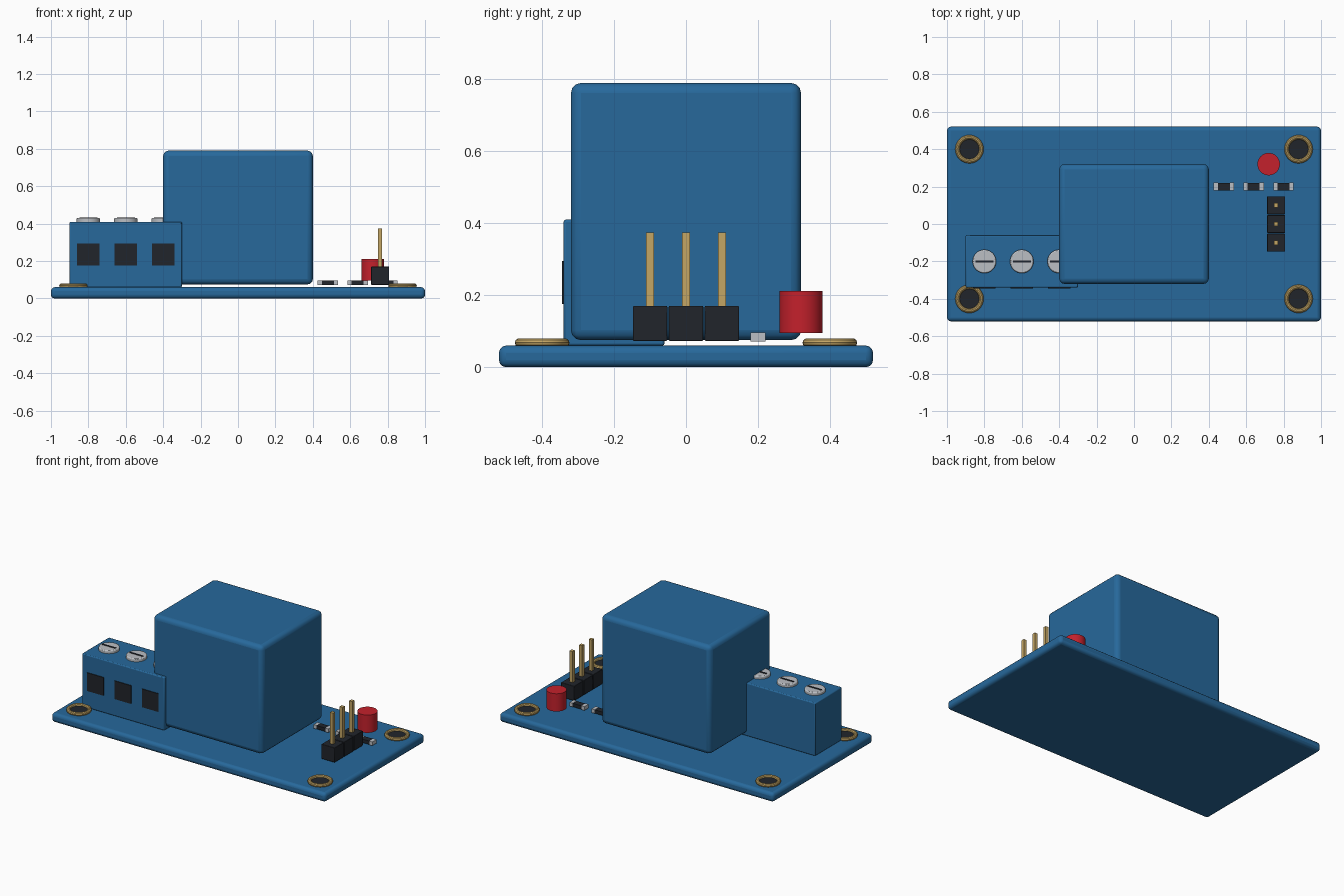
import bpy, math

if "Cube" in bpy.data.objects:
    bpy.data.objects.remove(bpy.data.objects["Cube"])

def material(name, r, g, b):
    m = bpy.data.materials.new(name)
    m.diffuse_color = (r, g, b, 1)
    m.use_nodes = True
    m.node_tree.nodes["Principled BSDF"].inputs["Base Color"].default_value = m.diffuse_color
    return m

BLUE = material("blue", 0.02, 0.14, 0.33)
DARK = material("dark", 0.015, 0.018, 0.024)
GOLD = material("gold", 0.55, 0.38, 0.13)
STEEL = material("steel", 0.5, 0.52, 0.55)
RED = material("red", 0.55, 0.015, 0.025)

def finish(ob, name, mat, bevel=0, segments=2):
    ob.name = name
    ob.data.materials.append(mat)
    if bevel:
        mod = ob.modifiers.new("bevel", 'BEVEL')
        mod.width = bevel
        mod.segments = segments
    bpy.ops.object.shade_smooth_by_angle(angle=math.radians(35))
    return ob

def box(name, x, y, z, mat, bevel=0, segments=2):
    """Box from (min, max) ranges along each axis."""
    bpy.ops.mesh.primitive_cube_add(size=1)
    ob = bpy.context.object
    ob.location = [(a + b) / 2 for a, b in (x, y, z)]
    ob.scale = [b - a for a, b in (x, y, z)]
    bpy.ops.object.transform_apply(location=False, rotation=False, scale=True)
    return finish(ob, name, mat, bevel, segments)

def around(c, half):
    return (c - half, c + half)

def cylinder(name, x, y, r, z0, z1, mat, bevel=0):
    bpy.ops.mesh.primitive_cylinder_add(vertices=32, radius=r, depth=z1 - z0,
                                        location=(x, y, (z0 + z1) / 2))
    return finish(bpy.context.object, name, mat, bevel)

# Circuit board and relay housing
box("circuit_board", (-1, 1), (-0.52, 0.52), (0, 0.06), BLUE, 0.02, 3)
box("relay_housing", (-0.4, 0.4), (-0.32, 0.32), (0.075, 0.79), BLUE, 0.028, 3)

# Plated mounting holes in the four corners
for sx in (-1, 1):
    for sy in (-1, 1):
        x, y = 0.88 * sx, 0.4 * sy
        bpy.ops.mesh.primitive_torus_add(major_radius=0.064, minor_radius=0.012,
                                         major_segments=32, minor_segments=10,
                                         location=(x, y, 0.068))
        finish(bpy.context.object, "mounting_ring", GOLD)
        cylinder("mounting_hole", x, y, 0.056, 0.03, 0.067, DARK)

# Screw terminal block with wire openings and slotted screws
box("terminal_block", (-0.9, -0.3), (-0.34, -0.06), (0.06, 0.41), BLUE, 0.006)
for x in (-0.8, -0.6, -0.4):
    box("wire_opening", around(x, 0.06), (-0.345, -0.32), (0.175, 0.295), DARK)
    cylinder("terminal_screw", x, -0.2, 0.063, 0.40, 0.43, STEEL, 0.006)
    box("screw_slot", around(x, 0.048), around(-0.2, 0.006), (0.42, 0.433), DARK)

# Three-pin header
for y in (-0.1, 0, 0.1):
    box("header_body", around(0.76, 0.048), around(y, 0.048), (0.073, 0.17), DARK, 0.003)
    box("header_pin", around(0.76, 0.011), around(y, 0.011), (0.08, 0.375), GOLD)

# Indicator light
cylinder("indicator_light", 0.72, 0.32, 0.06, 0.095, 0.212, RED)

# Surface-mount resistors
for x in (0.48, 0.64, 0.80):
    box("resistor_body", around(x, 0.038), around(0.2, 0.02), (0.073, 0.096), DARK)
    for s in (-1, 1):
        box("resistor_end", around(x + s * 0.043, 0.011), around(0.2, 0.021), (0.072, 0.097), STEEL)
